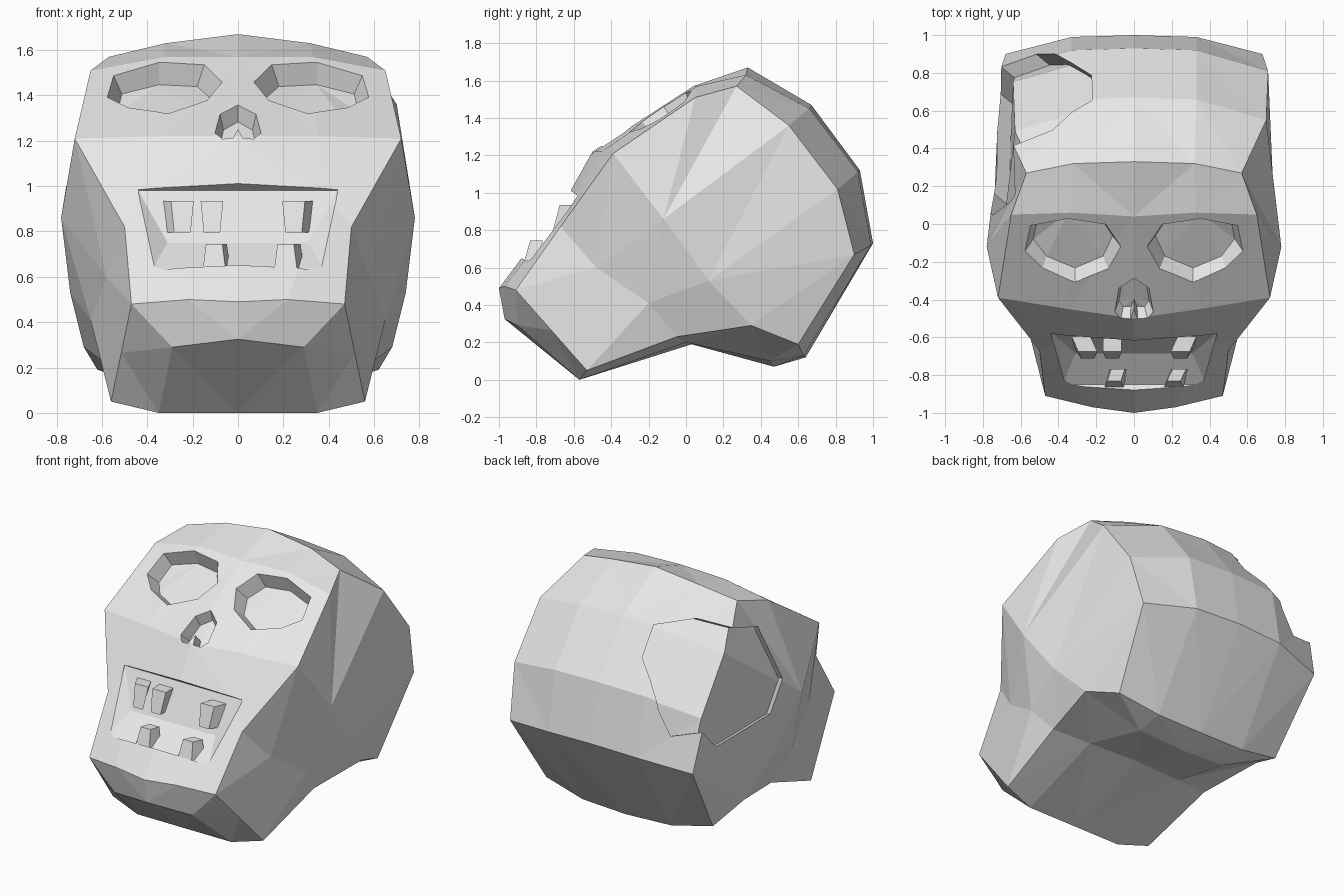
import bpy, bmesh
from mathutils import Vector as V

cube = bpy.data.objects.get("Cube")
if cube:
    bpy.data.objects.remove(cube, do_unlink=True)

bone = bpy.data.materials.new("bone_grey")
bone.use_nodes = True
GREY = (0.8, 0.8, 0.8, 1)
bone.diffuse_color = GREY
bone.node_tree.nodes["Principled BSDF"].inputs["Base Color"].default_value = GREY


def finish(bm, name, cutter=False):
    bmesh.ops.recalc_face_normals(bm, faces=bm.faces)
    me = bpy.data.meshes.new(name)
    bm.to_mesh(me)
    bm.free()
    me.materials.append(bone)
    ob = bpy.data.objects.new(name, me)
    bpy.context.scene.collection.objects.link(ob)
    ob.hide_render = cutter
    return ob


def loft(a, b, name):
    """Closed prism between two matching outlines."""
    bm = bmesh.new()
    ra, rb = [[bm.verts.new(p) for p in ring] for ring in (a, b)]
    n = len(a)
    for i in range(n):
        j = (i + 1) % n
        bm.faces.new((ra[i], ra[j], rb[j], rb[i]))
    caps = [bm.faces.new(ra), bm.faces.new(rb)]
    bmesh.ops.triangulate(bm, faces=caps)
    return finish(bm, name, True)


def subtract(target, tool):
    """Cut the tool from the target and discard the tool."""
    mod = target.modifiers.new("cut", "BOOLEAN")
    mod.operation, mod.solver, mod.object = "DIFFERENCE", "EXACT", tool
    bpy.context.view_layer.update()
    me = bpy.data.meshes.new_from_object(
        target.evaluated_get(bpy.context.evaluated_depsgraph_get()))
    target.modifiers.clear()
    target.data = me
    bpy.data.objects.remove(tool, do_unlink=True)


# Skull shell: rows round the profile, each centre, middle and rim
ROWS = {
    "lip": ((0, -1, .49), (.22, -.97, .5), (.47, -.91, .48)),
    "chin": ((0, -.97, .325), (.29, -.9, .29), (.515, -.72, .265)),
    "jaw": ((0, -.57, 0), (.35, -.57, 0), (.56, -.53, .05)),
    "throat": ((0, .03, .19), (.35, 0, .2), (.6, -.05, .23)),
    "base": ((0, .47, .07), (.33, .45, .1), (.68, .35, .29)),
    "nape": ((0, .64, .12), (.33, .63, .13), (.62, .6, .19)),
    "back": ((0, 1, .73), (.33, .99, .72), (.68, .9, .67)),
    "rear": ((0, .93, 1.12), (.33, .92, 1.11), (.71, .81, 1.02)),
    "crown": ((0, .67, 1.47), (.33, .66, 1.45), (.7, .55, 1.36)),
    "top": ((0, .33, 1.67), (.32, .32, 1.63), (.57, .27, 1.57)),
    "brow": ((0, .04, 1.57), (.33, .06, 1.57), (.65, .05, 1.51)),
    "cheek": ((0, -.5, 1.22), (.35, -.45, 1.22), (.72, -.39, 1.21)),
    "mouth": ((0, -.64, .97), (.38, -.6, .97), (.5, -.67, .82)),
}
SIDE = {"temple": (.78, -.12, .86), "ear": (.74, .12, .53),
        "hinge": (.65, -.2, .41), "hollow": (.58, -.48, .6)}
# Side triangles as fans: hub, then the points round it
FANS = (
    ("temple", "cheek brow top crown ear hinge hollow cheek"),
    ("ear", "crown rear back base throat hinge"),
    ("hollow", "cheek mouth lip chin jaw hinge"),
    ("base", "back nape"),
    ("hinge", "throat jaw"),
)

bm = bmesh.new()
names = list(ROWS)
for s in (1, -1):
    grid = {k: [bm.verts.new((s * x, y, z)) for x, y, z in r] for k, r in ROWS.items()}
    rim = {k: r[2] for k, r in grid.items()}
    rim.update({k: bm.verts.new((s * x, y, z)) for k, (x, y, z) in SIDE.items()})
    for i, k in enumerate(names):
        a, b = grid[names[i - 1]], grid[k]
        for c in (0, 1):
            bm.faces.new((a[c], a[c + 1], b[c + 1], b[c]))
    for hub, ring in FANS:
        ring = ring.split()
        for p, q in zip(ring, ring[1:]):
            bm.faces.new((rim[hub], rim[p], rim[q]))
bmesh.ops.remove_doubles(bm, verts=bm.verts, dist=.0001)
bmesh.ops.triangulate(bm, faces=bm.faces)
skull = finish(bm, "skull")

# Broken patch: a recess that follows the surface on the rear right
axis = V((-.7, .58, .42)).normalized()
patch = [V(p) for p in (
    (-.24, .8, 1.3), (-.235, .67, 1.47), (-.43, .5, 1.5), (-.63, .4, 1.45),
    (-.68, .18, 1.39), (-.73, .03, 1), (-.74, .16, .81), (-.72, .7, .79),
    (-.7, .83, .93), (-.53, .91, .89), (-.4, .88, 1.02))]
flat = [p - axis * p.dot(axis) for p in patch]
tool = loft([p + axis * .5 for p in flat], [p + axis * 2 for p in flat], "patch_cutter")
inner = bpy.data.objects.new("inner_skull", skull.data.copy())
bpy.context.scene.collection.objects.link(inner)
inner.location = -axis * .1
subtract(tool, inner)
subtract(skull, tool)


def socket(points, sink, taper, name):
    """Tapered pit through a surface outline."""
    pts = [V(p) for p in points]
    mid = sum(pts, V((0, 0, 0))) / len(pts)
    rings = [[mid + (p - mid) * (1 - t * taper) + V(sink) * t for p in pts]
             for t in (-1, 1)]
    subtract(skull, loft(*rings, name))


# Eye sockets and nose
EYE = ((.07, -.12, 1.46), (.15, 0, 1.53), (.35, .03, 1.54), (.55, -.01, 1.49),
       (.575, -.14, 1.39), (.49, -.25, 1.36), (.31, -.325, 1.33), (.13, -.25, 1.39))
for s in (1, -1):
    socket([(s * x, y, z) for x, y, z in EYE], (0, .06, -.075), .17, "eye_cutter")
NOSE = ((.08, -.34, 1.32), (.1, -.46, 1.23), (.07, -.5, 1.21), (.02, -.5, 1.21))
socket([(0, -.29, 1.365), *NOSE, (0, -.45, 1.25),
        *[(-x, y, z) for x, y, z in reversed(NOSE)]], (0, .05, -.06), .2, "nose_cutter")

# Mouth: a wedge with a back wall and a lower ledge
bm = bmesh.new()
for x, y, z in ((.44, -.575, .98), (0, -.635, .97), (.38, -.85, .63), (0, -.87, .66)):
    for s in (1, -1):
        for t in (0, 1):
            bm.verts.new((s * x, y - .2 * t, z + .15 * t))
for x, y, z in ((.31, -.685, .75), (0, -.69, .78), (-.31, -.685, .75)):
    bm.verts.new((x, y, z))
bmesh.ops.remove_doubles(bm, verts=bm.verts, dist=.0001)
bmesh.ops.convex_hull(bm, input=bm.verts)
loose = [v for v in bm.verts if not v.link_faces]
bmesh.ops.delete(bm, geom=loose, context="VERTS")
subtract(skull, finish(bm, "mouth_cutter", True))


def tooth(name, x, y, z, w, h, lean, twist):
    """Tapered block, narrower at the tip."""
    bm = bmesh.new()
    bmesh.ops.create_cube(bm, size=1)
    for v in bm.verts:
        k = 1 if v.co.z * h < 0 else .72
        v.co = V((v.co.x * w * k + twist * v.co.y * .1,
                  v.co.y * .09 * k + lean * v.co.z, v.co.z * abs(h)))
    ob = finish(bm, name)
    ob.location = (x, y, z)


for i, (x, t) in enumerate(((-.265, -.4), (-.115, 0), (.265, .4))):
    tooth(f"upper_tooth_{i + 1}", x, -.655, .865, .1, -.14, .05, t)
for i, (x, t) in enumerate(((-.095, .2), (.225, .3))):
    tooth(f"lower_tooth_{i + 1}", x, -.81, .69, .1, .11, .02, t)
